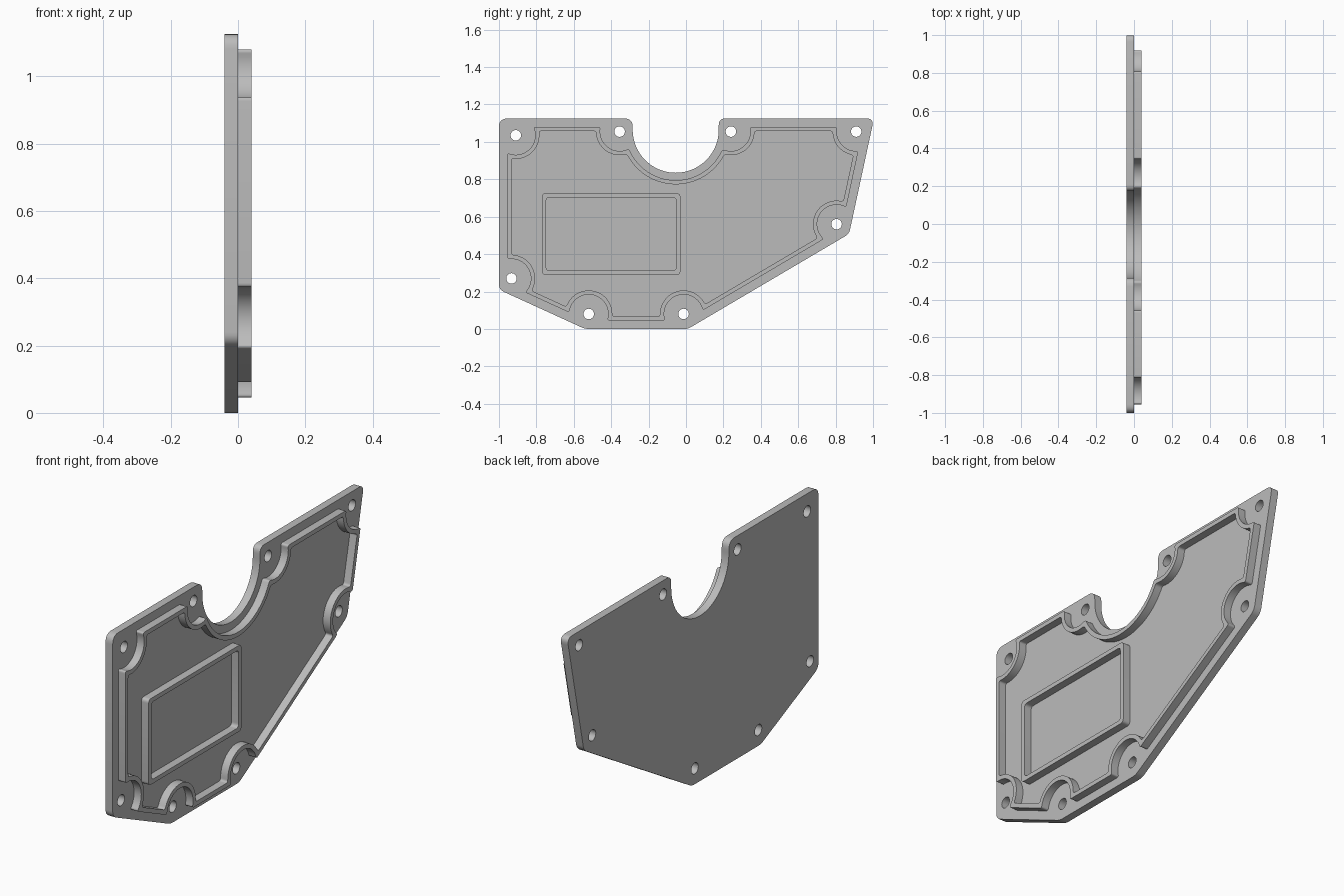
import bpy
from math import cos, sin, pi, atan2, sqrt
from mathutils import Vector, Matrix
from mathutils.geometry import intersect_line_line_2d, intersect_line_line

cube = bpy.data.objects.get("Cube")
if cube:
    bpy.data.objects.remove(cube, do_unlink=True)

grey = bpy.data.materials.new("plain grey")
grey.use_nodes = True
grey.diffuse_color = (0.5, 0.5, 0.5, 1)
grey.node_tree.nodes["Principled BSDF"].inputs["Base Color"].default_value = (0.5, 0.5, 0.5, 1)


def V(*p):
    return Vector(p)


def bend(a, c, b, n=6):
    """Rounded corner from a to b around control point c."""
    return [a * (1 - t) ** 2 + c * 2 * t * (1 - t) + b * t * t
            for t in (i / n for i in range(n + 1))]


def arc(c, r, a0, a1, n=40):
    return [c + r * V(cos(a0 + (a1 - a0) * i / n), sin(a0 + (a1 - a0) * i / n))
            for i in range(n + 1)]


def rounded(corners):
    """Closed outline from (point, corner size) pairs."""
    out = []
    for i, (p, d) in enumerate(corners):
        a, b = corners[i - 1][0], corners[(i + 1) % len(corners)][0]
        if d:
            out += bend(p + (a - p).normalized() * d, p, p + (b - p).normalized() * d)
        else:
            out.append(p)
    return out


def slab(name, loops, x0, x1):
    """Fill outlines given in y, z (inner loops become holes) and extrude along x."""
    cu = bpy.data.curves.new(name, 'CURVE')
    cu.dimensions = '2D'
    cu.fill_mode = 'BOTH'
    cu.extrude = (x1 - x0) / 2
    for pts in loops:
        sp = cu.splines.new('POLY')
        sp.points.add(len(pts) - 1)
        for q, p in zip(sp.points, pts):
            q.co = (p.x, p.y, 0, 1)
        sp.use_cyclic_u = True
    ob = bpy.data.objects.new(name, cu)
    bpy.context.collection.objects.link(ob)
    bpy.ops.object.select_all(action='DESELECT')
    ob.select_set(True)
    bpy.context.view_layer.objects.active = ob
    bpy.ops.object.convert(target='MESH')
    ob = bpy.context.object
    ob.name = name
    turn = Matrix(((0, 0, 1, 0), (1, 0, 0, 0), (0, 1, 0, 0), (0, 0, 0, 1)))
    ob.data.transform(Matrix.Translation(((x0 + x1) / 2, 0, 0)) @ turn)
    bpy.ops.object.mode_set(mode='EDIT')
    bpy.ops.mesh.select_all(action='SELECT')
    bpy.ops.mesh.remove_doubles(threshold=0.0001)
    bpy.ops.mesh.normals_make_consistent(inside=False)
    bpy.ops.object.mode_set(mode='OBJECT')
    ob.data.materials.clear()
    ob.data.materials.append(grey)
    bpy.ops.object.shade_smooth_by_angle(angle=0.6)
    return ob


# Main outline corners, clockwise from the upper left, and the round notch
TOP = 1.125
hull = [V(-1, TOP), V(1.005, TOP), V(0.872, 0.508), V(0.01, 0), V(-0.54, 0), V(-1, 0.21)]
notch, notch_r = V(-0.055, 1.065), 0.23
holes = [V(-0.91, 1.035), V(-0.355, 1.055), V(0.24, 1.055), V(0.91, 1.055),
         V(0.805, 0.56), V(-0.013, 0.08), V(-0.52, 0.08), V(-0.933, 0.27)]

# Cover plate with screw holes
tl, tr, r, b2, b1, l = hull
side = V(notch_r, 0)
outline = rounded([(tl, 0.045), (V(notch.x - notch_r, TOP), 0.045)]
                  + [(p, 0) for p in arc(notch, notch_r, pi, 2 * pi, 64)]
                  + [(V(notch.x + notch_r, TOP), 0.035), (tr, 0.04), (r, 0.025),
                     (b2, 0.02), (b1, 0.02), (l, 0.03)])
slab("cover_plate", [outline] + [arc(h, 0.028, 0, 2 * pi * 31 / 32, 31) for h in holes], -0.04, 0)


def inset_hull(d):
    """Move every straight side inward by d."""
    lines = []
    for i, p in enumerate(hull):
        q = hull[(i + 1) % len(hull)]
        u = (q - p).normalized()
        n = V(u.y, -u.x) * d
        lines.append((p + n, q + n))
    out = []
    for i, (p, q) in enumerate(lines):
        a, b = lines[i - 1]
        hit = intersect_line_line(a.to_3d(), b.to_3d(), p.to_3d(), q.to_3d())
        out.append(hit[0].to_2d())
    return out


def rim_outline(d, boss_r, fillet=0.014):
    """Inset outline that curves inward around each screw hole."""
    c = inset_hull(d)
    nr = notch_r + d - 0.005
    na, nb = V(notch.x - nr, c[0].y), V(notch.x + nr, c[0].y)
    ends = [c[0], na, nb] + c[1:]
    paths = []
    for i, p in enumerate(ends):
        q = ends[(i + 1) % len(ends)]
        path = arc(notch, nr, pi, 2 * pi, 800) if i == 1 else [p.lerp(q, k / 800) for k in range(801)]
        h0, h1 = holes[i], holes[(i + 1) % len(holes)]

        def clear(gap):
            return [s for s in path if (s - h0).length > boss_r + gap and (s - h1).length > boss_r + gap]
        full, short = clear(0), clear(fillet)
        body = short[::12] + [short[-1]] if i == 1 else [short[0], short[-1]]
        paths.append((full[0], body, full[-1]))
    out = []
    for i, h in enumerate(holes):
        _, prev_body, enter = paths[i - 1]
        leave, body, _ = paths[i]
        a0 = atan2(*(enter - h).yx)
        a1 = atan2(*(leave - h).yx)
        while a1 < a0:
            a1 += 2 * pi
        step = fillet / boss_r
        sweep = arc(h, boss_r, a0 + step, a1 - step, 24)
        out += bend(prev_body[-1], enter, sweep[0])[1:] + sweep[1:-1]
        out += bend(sweep[-1], leave, body[0])[:-1] + body
    return out


# Raised rim around the cover
slab("raised_rim", [rim_outline(0.045, 0.104), rim_outline(0.067, 0.126)], 0, 0.04)


def box_outline(y0, y1, z0, z1, d):
    return rounded([(V(y0, z0), d), (V(y1, z0), d), (V(y1, z1), d), (V(y0, z1), d)])


# Rectangular raised frame
slab("label_frame", [box_outline(-0.77, -0.03, 0.29, 0.725, 0.02),
                     box_outline(-0.748, -0.052, 0.312, 0.703, 0.02)], 0, 0.04)
